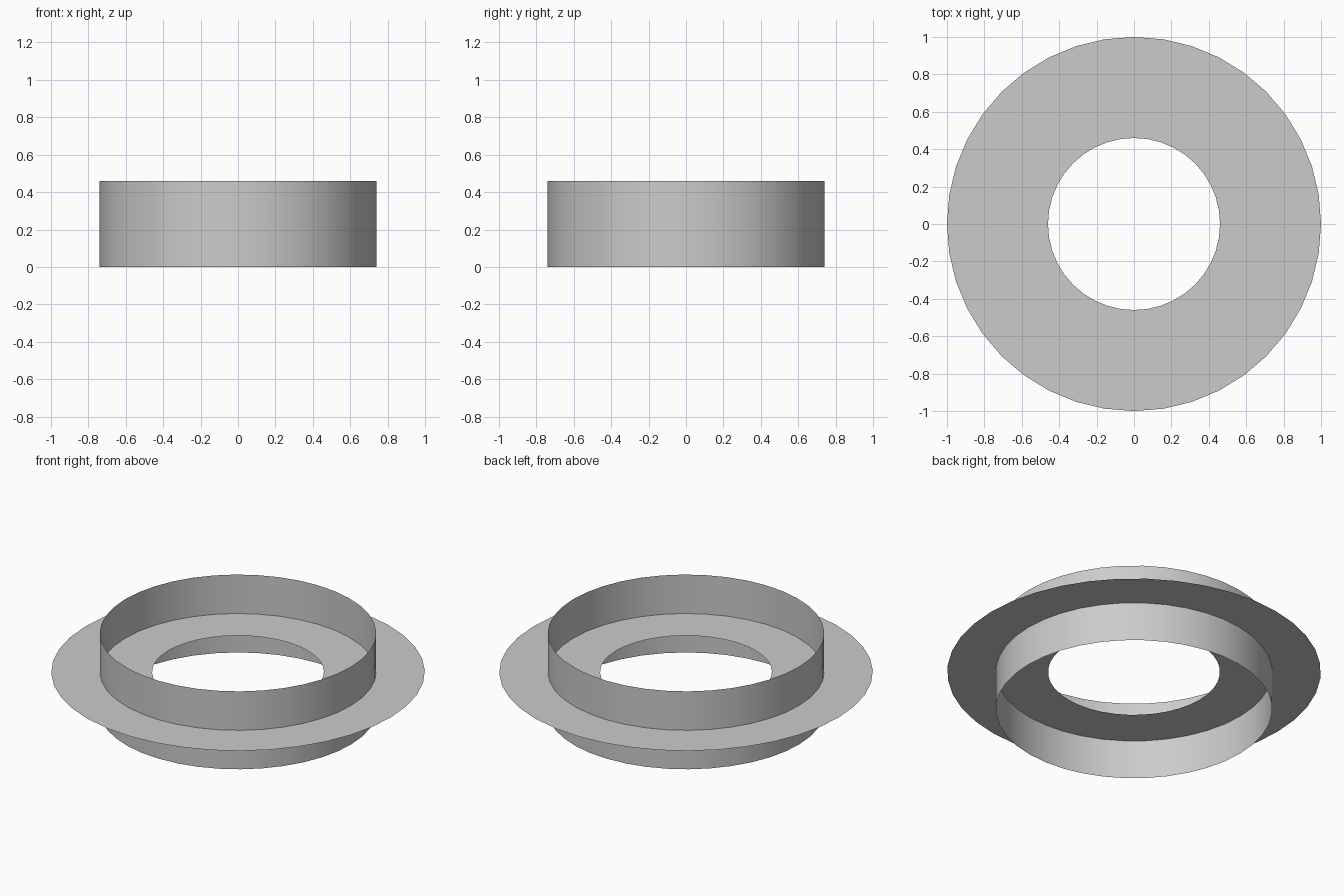
import bpy, bmesh
from math import cos, sin, tau

if "Cube" in bpy.data.objects:
    bpy.data.objects.remove(bpy.data.objects["Cube"])

SIDES = 40


def band(name, start, end):
    """Open surface swept around z between two (radius, height) points."""
    bm = bmesh.new()
    loops = [[bm.verts.new((r * cos(tau * i / SIDES), r * sin(tau * i / SIDES), z))
              for i in range(SIDES)] for r, z in (start, end)]
    a, b = loops
    for i in range(SIDES):
        j = (i + 1) % SIDES
        bm.faces.new((a[i], a[j], b[j], b[i])).smooth = True
    mesh = bpy.data.meshes.new(name)
    bm.to_mesh(mesh)
    bm.free()
    obj = bpy.data.objects.new(name, mesh)
    bpy.context.collection.objects.link(obj)
    return obj


# Upright hoop, facing outward
band("upright_hoop", (0.74, 0.0), (0.74, 0.46))

# Flat ring crossing the hoop at half height, facing up
band("flat_ring", (1.0, 0.23), (0.46, 0.23))
